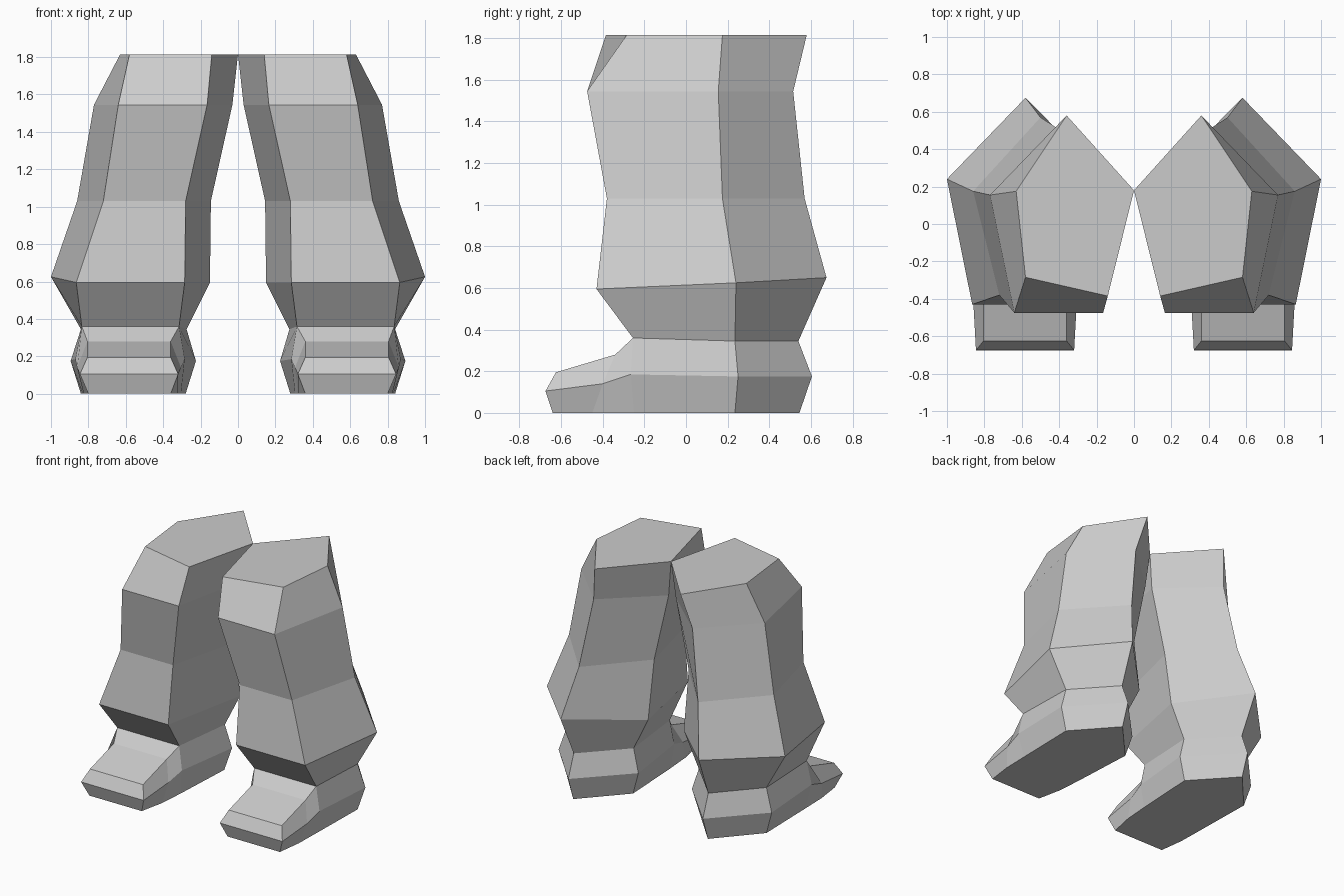
import bpy, bmesh


def loft(name, rings, cap_bottom=False, cap_top=False, strips=()):
    """Join equal-length rings (bottom to top), then mirror to the other side."""
    bm = bmesh.new()
    vr = [[bm.verts.new(p) for p in ring] for ring in rings]
    n = len(vr[0])
    for a, b in zip(vr, vr[1:]):
        for i in range(n):
            j = (i + 1) % n
            bm.faces.new((a[i], a[j], b[j], b[i]))
    if cap_bottom:
        bm.faces.new(vr[0][::-1])
    if cap_top:
        bm.faces.new(vr[-1])
    for s in strips:
        bm.faces.new([vr[-1][k] for k in s])
    bmesh.ops.recalc_face_normals(bm, faces=bm.faces)
    me = bpy.data.meshes.new(name)
    bm.to_mesh(me)
    bm.free()
    ob = bpy.data.objects.new(name, me)
    bpy.context.collection.objects.link(ob)
    mod = ob.modifiers.new("Mirror", "MIRROR")
    mod.use_mirror_merge = False
    return ob


# Ankle pentagon shared by trouser leg and shoe:
# front inner, front outer, outer side, back, inner side
ankle = [(0.315, -0.255, 0.36), (0.835, -0.255, 0.36), (0.84, 0.235, 0.345),
         (0.565, 0.54, 0.345), (0.275, 0.235, 0.345)]

# Trouser legs: pentagonal sections from ankle to waist
loft("trouser_leg", [
    ankle,
    [(0.285, -0.43, 0.595), (0.865, -0.43, 0.595), (1.0, 0.24, 0.625),
     (0.58, 0.675, 0.65), (0.15, 0.24, 0.595)],
    [(0.28, -0.38, 1.03), (0.72, -0.38, 1.03), (0.86, 0.175, 1.03),
     (0.50, 0.57, 1.03), (0.145, 0.175, 1.03)],
    [(0.165, -0.475, 1.545), (0.64, -0.475, 1.545), (0.77, 0.155, 1.545),
     (0.415, 0.515, 1.545), (0.03, 0.165, 1.545)],
    [(0.14, -0.385, 1.815), (0.58, -0.285, 1.815), (0.63, 0.175, 1.815),
     (0.36, 0.58, 1.815), (0.0, 0.18, 1.815)],
], cap_top=True)


def shoe_ring(stations, heel):
    """stations: (inner x, outer x, y, z) from toe to ankle; heel: remaining points."""
    outer = [(xo, y, z) for xi, xo, y, z in stations]
    inner = [(xi, y, z) for xi, xo, y, z in stations]
    return outer + heel + inner[::-1]


# Shoes: sole, widest line and upper edge
sole = shoe_ring([(0.36, 0.80, -0.64, 0), (0.32, 0.825, -0.45, 0), (0.305, 0.83, -0.25, 0)],
                 [(0.84, 0.235, 0), (0.565, 0.545, 0), (0.28, 0.235, 0)])
middle = shoe_ring([(0.32, 0.845, -0.675, 0.105), (0.305, 0.86, -0.40, 0.14),
                    (0.285, 0.87, -0.265, 0.185)],
                   [(0.895, 0.25, 0.175), (0.565, 0.605, 0.175), (0.225, 0.25, 0.175)])
upper = shoe_ring([(0.36, 0.805, -0.625, 0.195), (0.36, 0.805, -0.34, 0.28),
                   (0.315, 0.835, -0.255, 0.36)], ankle[2:])
loft("shoe", [sole, middle, upper], cap_bottom=True,
     strips=[(0, 1, 7, 8), (1, 2, 6, 7)])
